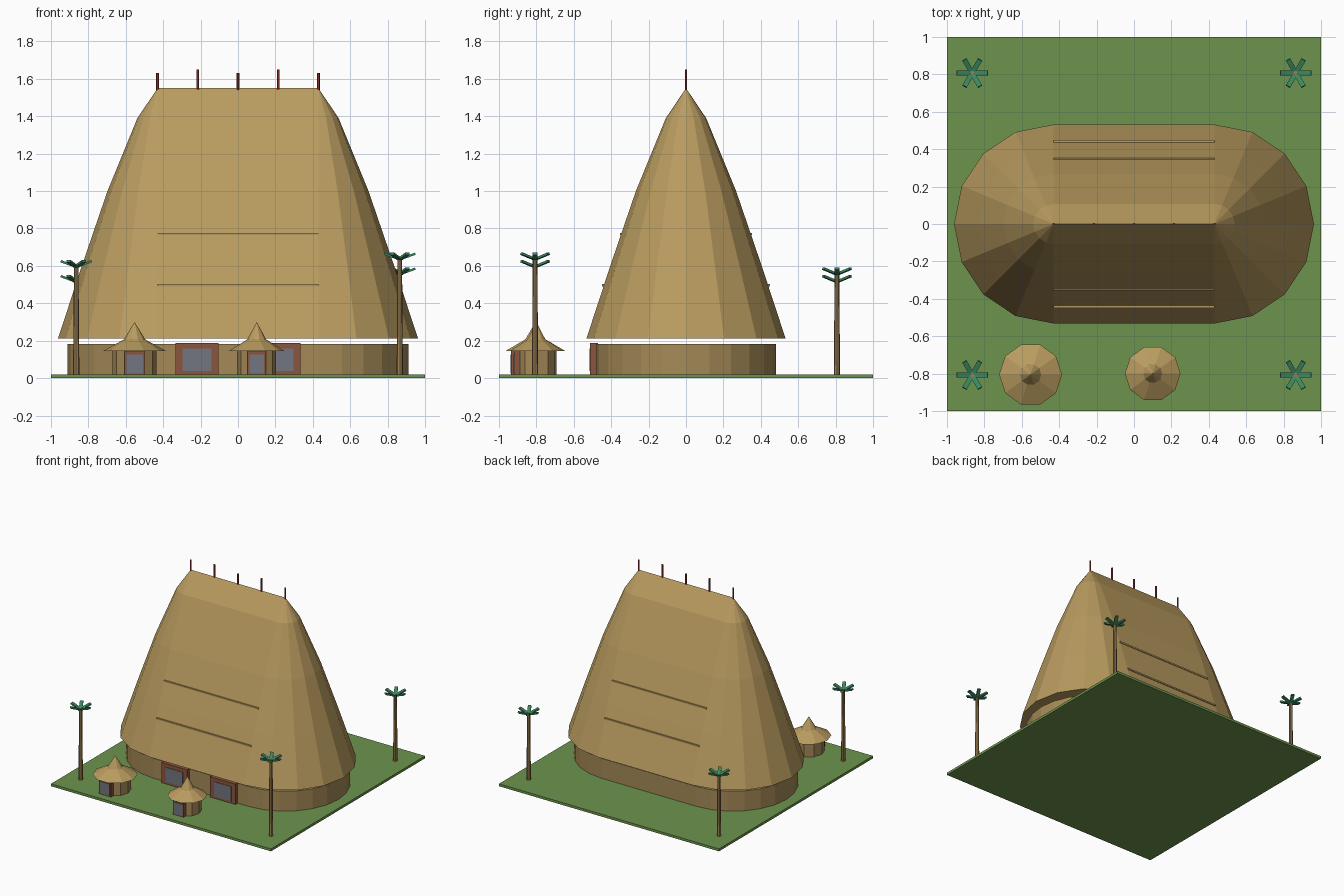
import bpy, bmesh, math
from mathutils import Matrix, Vector

if "Cube" in bpy.data.objects:
    bpy.data.objects.remove(bpy.data.objects["Cube"])


def material(name, rgb):
    m = bpy.data.materials.new(name)
    m.diffuse_color = (*rgb, 1)
    m.use_nodes = True
    m.node_tree.nodes["Principled BSDF"].inputs["Base Color"].default_value = m.diffuse_color
    return m


THATCH = material("thatch", (0.485, 0.33, 0.115))
WALL = material("mud wall", (0.38, 0.255, 0.095))
GRASS = material("grass", (0.155, 0.295, 0.075))
FRAME = material("door wood", (0.26, 0.09, 0.045))
PANEL = material("door panel", (0.17, 0.18, 0.215))
POLE = material("ridge pole red", (0.32, 0.04, 0.035))
LEAF = material("palm green", (0.045, 0.25, 0.12))
TRUNK = material("palm trunk", (0.34, 0.215, 0.085))


def finish(name, bm, mat):
    bmesh.ops.remove_doubles(bm, verts=bm.verts, dist=1e-5)
    bmesh.ops.recalc_face_normals(bm, faces=bm.faces)
    me = bpy.data.meshes.new(name)
    bm.to_mesh(me)
    bm.free()
    me.materials.append(mat)
    ob = bpy.data.objects.new(name, me)
    bpy.context.collection.objects.link(ob)
    return ob


def box(name, lo, hi, mat):
    bm = bmesh.new()
    lo, hi = Vector(lo), Vector(hi)
    bmesh.ops.create_cube(bm, size=1, matrix=Matrix.Translation((lo + hi) / 2)
                          @ Matrix.Diagonal((*(hi - lo), 1)))
    return finish(name, bm, mat)


def loft(name, rings, mat, sides, half=0.0, centre=(0, 0)):
    """Stack of (radius, z) rings; half > 0 stretches each circle into a stadium."""
    bm = bmesh.new()
    outline = [(math.cos(2 * math.pi * i / sides), math.sin(2 * math.pi * i / sides), 0)
               for i in range(sides)]
    if half:
        n = sides // 2
        outline = []
        for side in (1, -1):
            for i in range(n + 1):
                a = -math.pi / 2 + math.pi * i / n
                outline.append((side * math.cos(a), side * math.sin(a), side * half))
    loops = [[bm.verts.new((centre[0] + c * r + o, centre[1] + s * r, z)) for c, s, o in outline]
             for r, z in rings]
    k = len(outline)
    for a, b in zip(loops, loops[1:]):
        for i in range(k):
            j = (i + 1) % k
            bm.faces.new((a[i], a[j], b[j], b[i]))
    bm.faces.new(loops[0][::-1])
    if rings[-1][0] > 0:
        bm.faces.new(loops[-1])
    bmesh.ops.dissolve_degenerate(bm, dist=1e-5, edges=bm.edges)
    return finish(name, bm, mat)


def door(name, x, front, back, w, top, pw, p0, p1):
    # Wooden surround with a thin grey panel on its face
    box(name + "_frame", (x - w / 2, front + 0.004, 0.02), (x + w / 2, back, top), FRAME)
    box(name + "_panel", (x - pw / 2, front, p0), (x + pw / 2, front + 0.006, p1), PANEL)


# Ground slab
box("ground", (-1, -1, 0), (1, 1, 0.02), GRASS)

# Great hall: stadium wall and tall thatched roof
loft("hall_wall", [(0.482, 0.02), (0.482, 0.183)], WALL, 24, 0.43)
loft("hall_roof", [(0.532, 0.213), (0.405, 0.6), (0.268, 1.0), (0.108, 1.39), (0, 1.55)],
     THATCH, 16, 0.43)

# Shallow thatch bands on both long sides
for side, label in ((-1, "front"), (1, "back")):
    for i, (y, z) in enumerate(((0.448, 0.497), (0.3535, 0.771))):
        a, b = side * (y - 0.02), side * y
        box(f"{label}_thatch_band_{i}", (-0.43, min(a, b), z - 0.006),
            (0.43, max(a, b), z + 0.006), THATCH)

# Ridge poles
for i in range(5):
    x = -0.43 + 0.215 * i
    loft(f"ridge_pole_{i}", [(0.0075, 1.53), (0.0075, 1.65 if i % 2 else 1.63)], POLE, 6,
         centre=(x, 0))

# Hall doors
for x, label in ((-0.22, "left"), (0.22, "right")):
    door(f"{label}_hall_door", x, -0.516, -0.47, 0.23, 0.187, 0.155, 0.037, 0.158)

# Small round huts
for label, x, y, s in (("left", -0.553, -0.805, 1.0), ("right", 0.1, -0.8, 0.885)):
    loft(f"{label}_hut_wall", [(0.118 * s, 0.02), (0.118 * s, 0.155)], WALL, 10, centre=(x, y))
    loft(f"{label}_hut_roof", [(0.168 * s, 0.145), (0.057 * s, 0.207), (0, 0.3)], THATCH, 10,
         centre=(x, y))
    front = y - 0.118 * s * 0.951 - 0.022
    door(f"{label}_hut_door", x, front, front + 0.04, 0.11 * s, 0.147, 0.088 * s, 0.025, 0.125)

# Palms, each with six raised leaves
for label, sx, sy, h in (("front_left", -1, -1, 0.595), ("front_right", 1, -1, 0.635),
                         ("back_left", -1, 1, 0.515), ("back_right", 1, 1, 0.555)):
    x, y = 0.865 * sx, 0.807 * sy
    loft(f"{label}_palm_trunk", [(0.017, 0.02), (0.012, h + 0.013)], TRUNK, 8, centre=(x, y))
    bm = bmesh.new()
    for i in range(6):
        bmesh.ops.create_cube(bm, size=1, matrix=Matrix.Translation((x, y, h))
                              @ Matrix.Rotation(i * math.pi / 3, 4, "Z")
                              @ Matrix.Rotation(math.radians(-20), 4, "Y")
                              @ Matrix.Translation((0.046, 0, 0))
                              @ Matrix.Diagonal((0.084, 0.026, 0.012, 1)))
    finish(f"{label}_palm_leaves", bm, LEAF)
